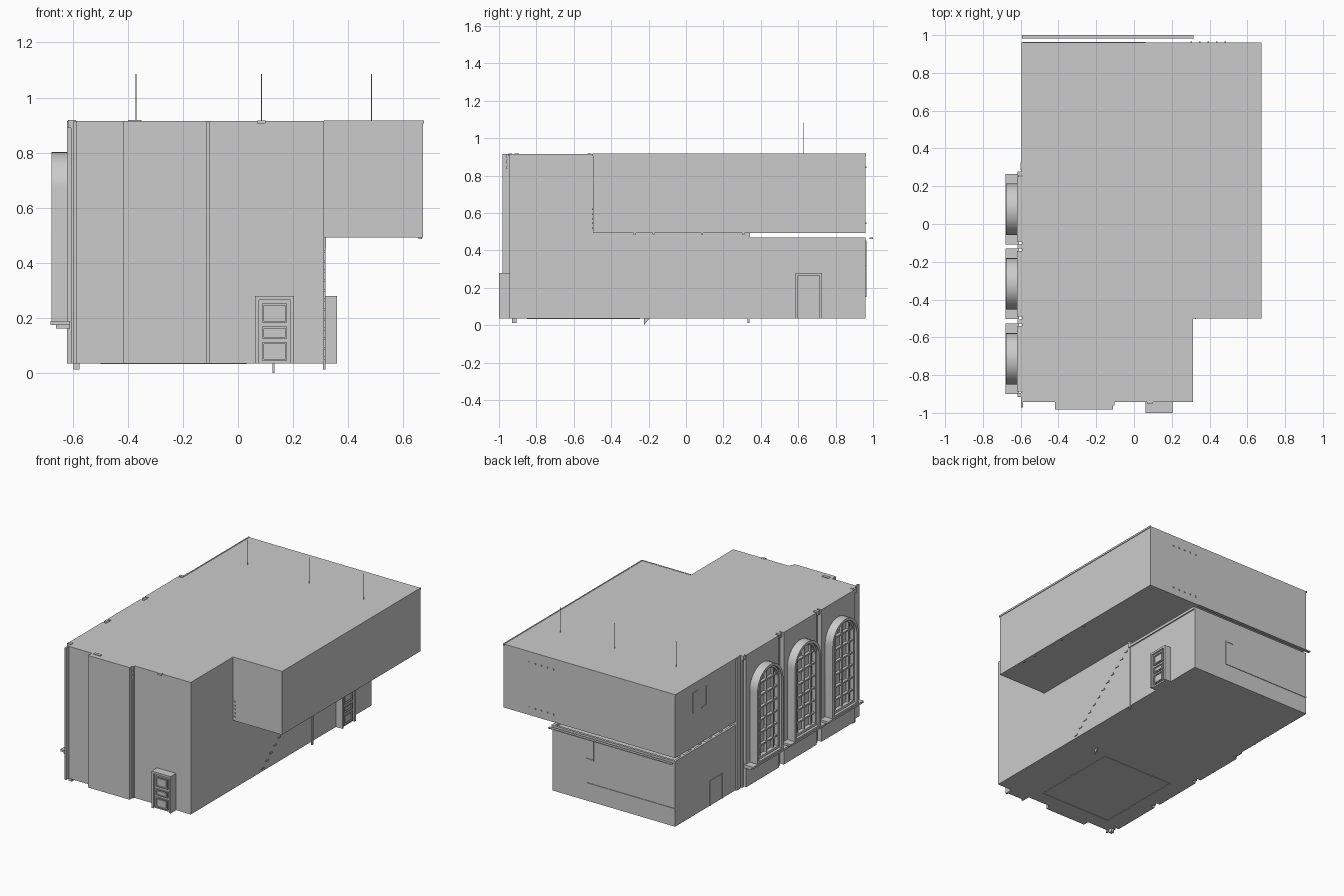
import bpy, bmesh, math

if "Cube" in bpy.data.objects:
    bpy.data.objects.remove(bpy.data.objects["Cube"])


def finish(name, bm, smooth=False):
    bmesh.ops.recalc_face_normals(bm, faces=bm.faces)
    me = bpy.data.meshes.new(name)
    bm.to_mesh(me)
    bm.free()
    ob = bpy.data.objects.new(name, me)
    bpy.context.collection.objects.link(ob)
    if smooth:
        bpy.ops.object.select_all(action='DESELECT')
        ob.select_set(True)
        bpy.context.view_layer.objects.active = ob
        bpy.ops.object.shade_smooth_by_angle(angle=math.radians(30))
    return ob


def boxes(name, items):
    """One object out of boxes (x0, x1, y0, y1, z0, z1)."""
    bm = bmesh.new()
    for b in items:
        vs = bmesh.ops.create_cube(bm, size=1)['verts']
        for v in vs:
            for i in range(3):
                lo, hi = b[2 * i], b[2 * i + 1]
                v.co[i] = (lo + hi) / 2 + v.co[i] * (hi - lo)
    return finish(name, bm)


def prism(name, pts, vec):
    """Extrude a planar outline of 3D points along a vector."""
    bm = bmesh.new()
    f = bm.faces.new([bm.verts.new(p) for p in pts])
    r = bmesh.ops.extrude_face_region(bm, geom=[f])
    bmesh.ops.translate(bm, vec=vec, verts=[g for g in r['geom'] if isinstance(g, bmesh.types.BMVert)])
    return finish(name, bm)


def arch(half, z0, spring, n=20):
    """Round-headed outline as (y, z) pairs."""
    arc = [(half * math.cos(math.pi * i / n), spring + half * math.sin(math.pi * i / n)) for i in range(n + 1)]
    return [(half, z0)] + arc + [(-half, z0)]


def arch_frame(name, yc, outer, inner, x0, x1):
    bm = bmesh.new()
    rings = [[bm.verts.new((x, yc + y, z)) for y, z in prof]
             for prof, x in ((outer, x0), (inner, x0), (inner, x1), (outer, x1))]
    n = len(outer)
    for k in range(4):
        a, b = rings[k], rings[(k + 1) % 4]
        for i in range(n):
            j = (i + 1) % n
            bm.faces.new((a[i], a[j], b[j], b[i]))
    return finish(name, bm, True)


# Main masses: lower body with stepped rear roof, and wider upper storey
prism("lower_body", [(-.592, -.943, .035), (-.592, .96, .035), (-.592, .96, .452),
                     (-.592, .325, .452), (-.592, .325, .492), (-.592, -.943, .492)], (.904, 0, 0))
prism("upper_storey", [(-.592, -.943, .492), (.312, -.943, .492), (.312, -.497, .492),
                       (.672, -.497, .492), (.672, .96, .492), (-.592, .96, .492)], (0, 0, .423))
boxes("roof_edge_trim", [(.312, .676, -.501, -.495, .905, .917), (.668, .676, -.5, .962, .905, .917),
                         (-.596, -.588, .27, .962, .905, .917)])

# Ledge, slats and kerb in the gap between storeys
boxes("rear_roof_kerb", [(.30, .32, .325, .96, .452, .47), (-.592, .31, .945, .96, .452, .47),
                         (-.592, -.577, .325, .96, .452, .47), (.30, .32, .325, .342, .452, .492)])
boxes("rear_ledge_strip", [(-.592, .316, .982, 1.0, .462, .468)])
boxes("roof_slats", [(-.575, -.45, .40 + .11 * i, .43 + .11 * i, .452, .467) for i in range(5)])

# Front projecting bay, drain pipe and brackets
boxes("front_bay", [(-.418, -.112, -.982, -.94, .035, .915)])
boxes("front_drain_pipe", [(-.113, -.104, -.955, -.94, .035, .915)]
      + [(-.115, -.102, -.96, -.94, z, z + .02) for z in (.835, .865, .895)])
boxes("front_corner_post", [(-.597, -.587, -.972, -.89, .035, .915)])


# Panelled doors: u runs along the wall, d outwards from it
def door(name, place, depth):
    w, h0, h1 = .142, .035, .28
    parts = [(0, .014, 0, depth, h0, h1), (w - .014, w, 0, depth, h0, h1),
             (.014, w - .014, 0, depth, h1 - .014, h1),
             (.014, w - .014, 0, depth - .012, h0, h1 - .014)]
    for z0, z1 in ((.045, .112), (.125, .168), (.183, .252)):
        u0, u1, d0, d1, t = .026, w - .026, depth - .015, depth - .005, .006
        parts += [(u0, u1, d0, d1, z0, z0 + t), (u0, u1, d0, d1, z1 - t, z1),
                  (u0, u0 + t, d0, d1, z0 + t, z1 - t), (u1 - t, u1, d0, d1, z0 + t, z1 - t),
                  (u0 + .014, u1 - .014, d0, d1 - .002, z0 + .012, z1 - .012)]
    boxes(name, [place(*p) for p in parts])


door("front_door", lambda u0, u1, d0, d1, a, b: (.062 + u0, .062 + u1, -.94 - d1, -.94 - d0, a, b), .06)
door("side_door", lambda u0, u1, d0, d1, a, b: (.31 + d0, .31 + d1, .585 + u0, .585 + u1, a, b), .05)

# Left side: three bays with sills and tall round-headed windows
for k, yc in enumerate((.078, -.317, -.714)):
    n = str(k + 1)
    boxes("bay_wall_" + n, [(-.62, -.59, yc - .173, yc + .173, .035, .915)])
    boxes("window_sill_" + n, [(-.68, -.61, yc - .186, yc + .186, .175, .188),
                               (-.66, -.61, yc - .18, yc + .18, .162, .175)])
    spring, half = .666, .136
    arch_frame("window_casing_" + n, yc, arch(half, .188, spring), arch(half - .018, .2, spring), -.677, -.62)
    arch_frame("window_inner_frame_" + n, yc, arch(half - .018, .2, spring),
               arch(half - .03, .215, spring), -.66, -.62)
    prism("window_pane_" + n, [(-.634, yc + y, z) for y, z in arch(half - .019, .2, spring)], (.013, 0, 0))
    r = half - .022
    bars = []
    for y in (-.072, 0, .072):
        top = spring + math.sqrt(r * r - y * y)
        bars.append((-.65, -.63, yc + y - .005, yc + y + .005, .205, top - .004))
    for i in range(1, 7):
        z = .2 + i * .083
        e = r if z < spring else math.sqrt(max(r * r - (z + .005 - spring) ** 2, 0))
        bars.append((-.653, -.63, yc - e, yc + e, z - .005, z + .005))
    boxes("window_bars_" + n, bars)
    boxes("window_handle_" + n, [(-.662, -.645, yc + .012, yc + .02, .40, .46)])

# Rainwater pipes between the bays, with hopper heads
for k, y in enumerate((.268, -.119, -.516, -.905)):
    boxes("rain_pipe_%d" % (k + 1), [(-.606, -.59, y - .006, y + .006, .035, .9),
                                     (-.618, -.59, y - .011, y + .011, .89, .918)])
boxes("left_wall_pilaster", [(-.602, -.59, .285, .325, .035, .915)])

# Thin wall outlines on rear and left walls
boxes("rear_wall_trim", [(.006, .012, .958, .964, .315, .452), (.006, .062, .958, .964, .312, .318),
                         (.056, .062, .958, .964, .15, .318), (-.59, .06, .958, .964, .15, .156)])
boxes("left_wall_hatch", [(-.596, -.59, .46, .466, .035, .2), (-.596, -.59, .59, .596, .035, .2),
                          (-.596, -.59, .46, .596, .196, .202)])
boxes("upper_wall_brackets", [(-.596, -.59, y, y + .006, .72, .85) for y in (.63, .77)]
      + [(-.596, -.59, y, y + .05, z, z + .006) for y, z in ((.63, .72), (.726, .85))])
boxes("rear_wall_studs", [(x, x + .008, .958, .965, z, z + .008)
                          for z in (.54, .84) for x in (.30, .345, .39, .435, .48)])

# Right wall: rising row of step brackets and a drain pipe
boxes("step_brackets", [(.31, .317, -.2 + .044 * i, -.175 + .044 * i, .05 + .035 * i, .06 + .035 * i)
                        for i in range(12)])
boxes("side_drain_pipe", [(.308, .317, .328, .34, .012, .47)])
boxes("overhang_studs", [(.322, .328, -.502, -.496, .515 + .025 * i, .523 + .025 * i) for i in range(5)])
boxes("overhang_hooks", [(.655, .668, y, y + .012, .486, .493) for y in (-.28, -.18, .08, .3)])

# Roof masts and small roof fittings
for k, x in enumerate((-.37, .085, .485)):
    bm = bmesh.new()
    r = bmesh.ops.create_cone(bm, cap_ends=True, segments=8, radius1=.0015, radius2=.0015, depth=.17)
    bmesh.ops.translate(bm, vec=(x, .63, 1.0), verts=r['verts'])
    finish("roof_mast_%d" % (k + 1), bm, True)
boxes("roof_fittings", [(-.40, -.35, -.95, -.93, .912, .919), (.07, .1, -.95, -.935, .905, .917)])

# Underside: thin outline and small feet
boxes("floor_outline", [(-.5, .03, y, y + .005, .032, .036) for y in (-.85, -.25)]
      + [(x, x + .005, -.85, -.25, .032, .036) for x in (-.5, .025)])
boxes("corner_foot", [(-.598, -.575, -.93, -.905, .012, .036)])
prism("floor_spike", [(.126, -.225, 0), (.126, -.225, .036), (.126, -.195, .036)], (.006, 0, 0))
